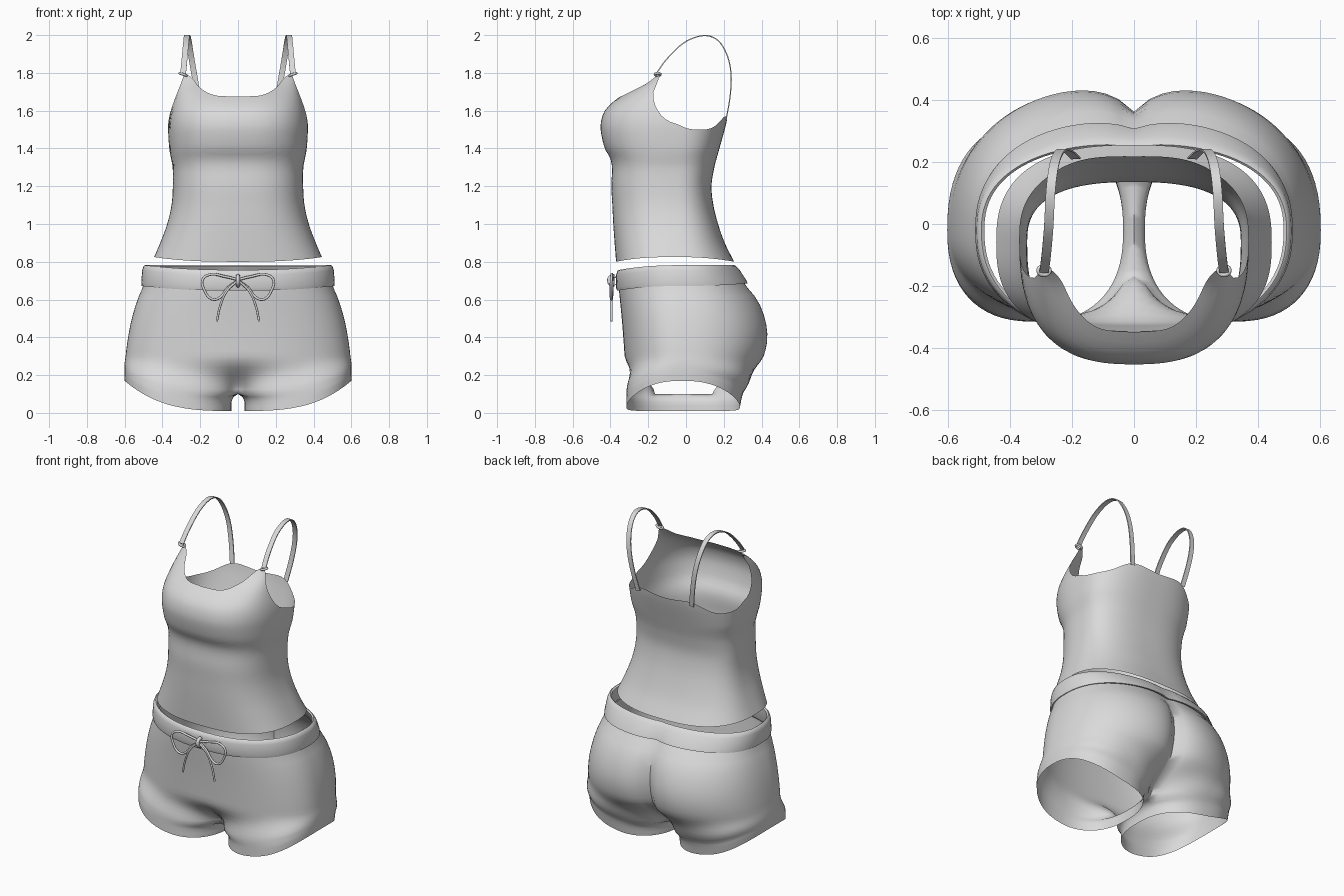
import bpy, bmesh, math
from mathutils import Vector

if "Cube" in bpy.data.objects:
    bpy.data.objects.remove(bpy.data.objects["Cube"])

fabric = bpy.data.materials.new("grey fabric")
fabric.diffuse_color = (0.7, 0.7, 0.7, 1)
fabric.use_nodes = True
fabric.node_tree.nodes["Principled BSDF"].inputs["Base Color"].default_value = fabric.diffuse_color


def interp(table, z):
    """Smooth interpolation through (key, value, value...) rows."""
    if z <= table[0][0]:
        return table[0][1:]
    if z >= table[-1][0]:
        return table[-1][1:]
    i = next(k for k in range(len(table) - 1) if table[k + 1][0] >= z)
    p, q = table[i], table[i + 1]
    o, r = table[max(i - 1, 0)], table[min(i + 2, len(table) - 1)]
    h = q[0] - p[0]
    t = (z - p[0]) / h
    out = []
    for k in range(1, len(p)):
        m0 = (q[k] - o[k]) / (q[0] - o[0]) * h
        m1 = (r[k] - p[k]) / (r[0] - p[0]) * h
        out.append((2*t**3 - 3*t*t + 1) * p[k] + (t**3 - 2*t*t + t) * m0
                   + (3*t*t - 2*t**3) * q[k] + (t**3 - t*t) * m1)
    return out


def spow(v, e):
    return math.copysign(abs(v) ** e, v)


def finish(name, bm, angle=50):
    bmesh.ops.recalc_face_normals(bm, faces=bm.faces)
    me = bpy.data.meshes.new(name)
    bm.to_mesh(me)
    bm.free()
    ob = bpy.data.objects.new(name, me)
    bpy.context.collection.objects.link(ob)
    me.materials.append(fabric)
    bpy.ops.object.select_all(action='DESELECT')
    ob.select_set(True)
    bpy.context.view_layer.objects.active = ob
    bpy.ops.object.shade_smooth_by_angle(angle=math.radians(angle))
    return ob


def loft(rows, closed_u=True, closed_v=False):
    bm = bmesh.new()
    g = [[bm.verts.new(p) for p in row] for row in rows]
    n, m = len(g), len(g[0])
    for i in range(n if closed_v else n - 1):
        for j in range(m if closed_u else m - 1):
            a, b = g[i], g[(i + 1) % n]
            bm.faces.new((a[j], a[(j + 1) % m], b[(j + 1) % m], b[j]))
    return bm


def section(w, yf, yb, yc, n, a):
    """Body outline point; a = 0 front, 90 side, 180 back (degrees)."""
    s, c = math.sin(math.radians(a)), math.cos(math.radians(a))
    return w * spow(s, 2 / n), yc - (yc - yf if c > 0 else yb - yc) * spow(c, 2 / n)


# Camisole: height, half width, front y, back y, widest y
TOP = [(0.80, 0.455, -0.37, 0.255, -0.06), (0.90, 0.412, -0.378, 0.205, -0.06),
       (1.0, 0.375, -0.385, 0.17, -0.06), (1.1, 0.352, -0.39, 0.145, -0.06),
       (1.2, 0.345, -0.395, 0.135, -0.06), (1.3, 0.346, -0.392, 0.15, -0.06),
       (1.35, 0.355, -0.402, 0.163, -0.06), (1.4, 0.364, -0.43, 0.177, -0.05),
       (1.5, 0.370, -0.452, 0.205, -0.05), (1.55, 0.368, -0.448, 0.217, -0.05),
       (1.6, 0.360, -0.43, 0.225, -0.05), (1.65, 0.347, -0.382, 0.23, -0.06),
       (1.7, 0.332, -0.31, 0.23, -0.08), (1.75, 0.316, -0.225, 0.23, -0.09),
       (1.8, 0.303, -0.165, 0.23, -0.10)]
# Neckline and armhole: angle, height
EDGE = [(0, 1.675), (16, 1.682), (32, 1.72), (46, 1.77), (58, 1.79), (66, 1.79),
        (73.5, 1.68), (80, 1.60), (86, 1.55), (97, 1.508), (119, 1.5),
        (135, 1.515), (157, 1.568), (180, 1.557)]
NT, NR = 144, 34
rows = []
for r in range(NR + 1):
    row = []
    for k in range(NT):
        a = 360 * k / NT
        fold = min(a, 360 - a)
        lo = 0.80 + 0.025 * math.sin(math.radians(a)) ** 2
        z = lo + (interp(EDGE, fold)[0] - lo) * r / NR
        x, y = section(*interp(TOP, z), 2.6, a)
        row.append((x, y, z))
    rows.append(row)
finish("camisole", loft(rows))

# Shorts: height, half width, front y, back y, cleft depth
SH = [(0.01, 0.60, -0.315, 0.285, 0.0), (0.10, 0.602, -0.315, 0.305, 0.04),
      (0.14, 0.602, -0.316, 0.335, 0.07), (0.2, 0.601, -0.318, 0.378, 0.09),
      (0.3, 0.595, -0.325, 0.435, 0.10), (0.4, 0.582, -0.332, 0.455, 0.095),
      (0.5, 0.562, -0.340, 0.44, 0.08), (0.6, 0.532, -0.35, 0.395, 0.055),
      (0.68, 0.50, -0.357, 0.325, 0.03), (0.78, 0.492, -0.355, 0.262, 0.012)]
YC = -0.02


def hip(z, a):
    w, yf, yb, cleft = interp(SH, z)
    x, y = section(w, yf, yb, YC, 2.35, a)
    if y > YC:
        y -= cleft * math.exp(-abs(x) / 0.085)
    return x, y


def leg(z, psi, xi):
    w, yf, yb, _ = interp(SH, z)
    c, s = math.cos(math.radians(psi)), math.sin(math.radians(psi))
    y = YC + (yb - YC if s > 0 else YC - yf) * spow(s, 0.83)
    return (xi + w) / 2 + (w - xi) / 2 * spow(c, 0.83), y


def hemmed(x, y, z):
    if z < 0.3:
        hem = 0.01 + 0.16 * (min(abs(x), 0.6) / 0.6) ** 3.2
        z = 0.3 - (0.3 - z) * (0.3 - hem) / 0.29
    return (x, y, z)


N, M, CROTCH = 56, 12, 0.1
levels = [0.70, 0.66, 0.62, 0.57, 0.52, 0.47, 0.42, 0.37, 0.33, 0.30, 0.27, 0.24,
          0.21, 0.18, 0.15, 0.125, CROTCH, 0.085, 0.06, 0.035, 0.01]
bm = bmesh.new()
prev = None
for z in levels:
    t = min(max((0.30 - z) / 0.20, 0), 1)
    blend = t * t * (3 - 2 * t)
    xi = 0 if z >= CROTCH else 0.035 * min(1, (CROTCH - z) / 0.03) ** 0.6
    ring = []
    for k in range(N + 1):
        hx, hy = hip(z, 180 * k / N)
        lx, ly = leg(z, -155 + 310 * k / N, xi)
        x, y = hx + (lx - hx) * blend, hy + (ly - hy) * blend
        if k in (0, N) and z >= CROTCH:
            x = 0
        ring.append(hemmed(x, y, z))
    if z <= CROTCH:  # inner thigh
        for k in range(1, M):
            x, y = leg(z, 155 + 50 * k / M, xi)
            ring.append(hemmed(0 if z == CROTCH else x, y, z))
    ring = [bm.verts.new(p) for p in ring]
    if prev:
        closed = len(prev) > N + 1
        n = len(prev)
        for k in range(n if closed else N):
            j = (k + 1) % n
            bm.faces.new((prev[k], prev[j], ring[j], ring[k]))
    prev = ring
# Mirror the half to the other leg
geo = bmesh.ops.duplicate(bm, geom=bm.verts[:] + bm.edges[:] + bm.faces[:])["geom"]
for v in geo:
    if isinstance(v, bmesh.types.BMVert):
        v.co.x = -v.co.x
bmesh.ops.remove_doubles(bm, verts=bm.verts, dist=0.0005)
finish("shorts", bm, 60)

# Waistband: closed cross-section swept round the hips (offset, height)
BAND = [(-0.004, 0.675), (0.008, 0.672), (0.014, 0.69), (0.014, 0.755), (0.008, 0.777),
        (0, 0.782), (-0.01, 0.775), (-0.012, 0.69)]
rows = []
for off, z in BAND:
    row = []
    for k in range(96):
        a = 360 * k / 96
        x, y = hip(z, a)
        c = math.cos(math.radians(a))
        dz = -0.025 * c * c if c > 0 else 0.014 * c * c * (0.78 - z) / 0.1
        d = Vector((x, y - YC)).normalized() * off
        row.append((x + d.x, y + d.y, z + dz))
    rows.append(row)
finish("waistband", loft(rows, True, True))


def cord(name, pts, radius=0.007, cyclic=False):
    """Round cord along smooth points, as a mesh."""
    cu = bpy.data.curves.new(name, 'CURVE')
    cu.dimensions = '3D'
    cu.bevel_depth, cu.bevel_resolution, cu.resolution_u = radius, 2, 6
    cu.use_fill_caps = True
    sp = cu.splines.new('BEZIER')
    sp.bezier_points.add(len(pts) - 1)
    for b, p in zip(sp.bezier_points, pts):
        b.co = p
        b.handle_left_type = b.handle_right_type = 'AUTO'
    sp.use_cyclic_u = cyclic
    cu.materials.append(fabric)
    ob = bpy.data.objects.new(name, cu)
    bpy.context.collection.objects.link(ob)


LOOP = [(0, 0.705), (0.07, 0.722), (0.15, 0.732), (0.187, 0.705), (0.178, 0.65),
        (0.14, 0.603), (0.105, 0.605), (0.05, 0.665), (0, 0.70)]
TAIL = [(0, 0.70), (0.055, 0.65), (0.093, 0.57), (0.112, 0.485)]
STRAP = [(0, 0.29, -0.155, 1.80), (1, 0.283, -0.10, 1.875), (2, 0.275, -0.01, 1.96),
         (3, 0.27, 0.09, 1.997), (4, 0.262, 0.165, 1.975), (5, 0.25, 0.215, 1.90),
         (6, 0.233, 0.238, 1.80), (7, 0.212, 0.234, 1.68), (8, 0.188, 0.212, 1.55)]
for side, s in (("left", -1), ("right", 1)):
    # Drawstring bow
    cord(side + "_bow_loop", [(s * x, -0.385 - 0.012 * math.sin(math.pi * i / 8), z)
                              for i, (x, z) in enumerate(LOOP)])
    cord(side + "_bow_tail", [(s * x, -0.395, z) for x, z in TAIL], 0.006)
    # Shoulder strap ribbon
    rows = []
    for i in range(49):
        p = Vector(interp(STRAP, i / 6))
        d = Vector(interp(STRAP, i / 6 + 0.05)) - Vector(interp(STRAP, i / 6 - 0.05))
        d.normalize()
        u = Vector((1, 0, 0)) - d * d.x
        u.normalize()
        n = d.cross(u) * 0.003
        u *= 0.015
        rows.append([(s * q.x, q.y, q.z) for q in (p - u - n, p + u - n, p + u + n, p - u + n)])
    finish(side + "_strap", loft(rows), 40)
    # Strap ring
    cord(side + "_strap_ring", [(s * (0.29 + 0.018 * math.cos(t)), -0.15 + 0.014 * math.sin(t),
                                 1.792 + 0.006 * math.cos(t))
                                for t in (k * math.pi / 4 for k in range(8))], 0.007, True)

# Bow knot
cord("bow_knot", [(0, -0.375, 0.725), (0, -0.402, 0.715), (0, -0.404, 0.69),
                  (0, -0.378, 0.672)], 0.011)
